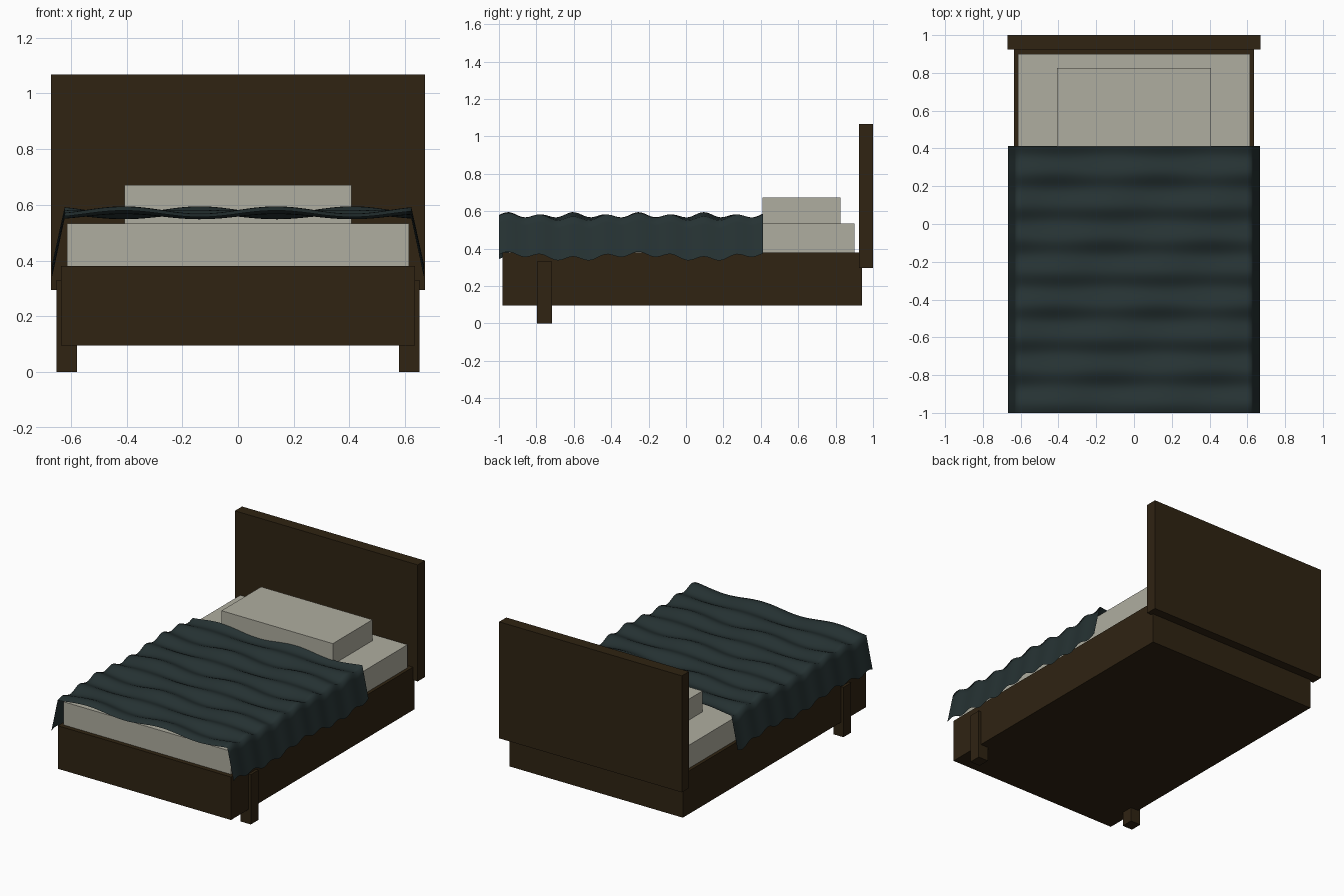
import bpy, bmesh, math

if "Cube" in bpy.data.objects:
    bpy.data.objects.remove(bpy.data.objects["Cube"])


def material(name, rgb):
    m = bpy.data.materials.new(name)
    m.diffuse_color = (*rgb, 1)
    m.use_nodes = True
    m.node_tree.nodes["Principled BSDF"].inputs["Base Color"].default_value = m.diffuse_color
    return m


wood = material("dark brown wood", (0.029, 0.017, 0.006))
linen = material("pale linen", (0.43, 0.42, 0.35))
teal = material("dark teal cloth", (0.019, 0.032, 0.033))


def finish(name, bm, mat):
    me = bpy.data.meshes.new(name)
    bm.to_mesh(me)
    bm.free()
    me.materials.append(mat)
    ob = bpy.data.objects.new(name, me)
    bpy.context.collection.objects.link(ob)
    return ob


def box(name, lo, hi, mat):
    bm = bmesh.new()
    bmesh.ops.create_cube(bm, size=1)
    for v in bm.verts:
        v.co = [(a + b) / 2 + c * (b - a) for a, b, c in zip(lo, hi, v.co)]
    return finish(name, bm, mat)


# Wooden frame, headboard and the two front legs
box("bed_frame", (-0.635, -0.98, 0.095), (0.635, 0.94, 0.38), wood)
box("headboard", (-0.67, 0.925, 0.295), (0.67, 1.0, 1.067), wood)
for side, x in (("left", -0.615), ("right", 0.615)):
    box(f"front_leg_{side}", (x - 0.037, -0.797, 0), (x + 0.037, -0.717, 0.33), wood)

# Bedding
box("mattress", (-0.613, -0.95, 0.36), (0.613, 0.90, 0.533), linen)
box("pillow", (-0.408, 0.41, 0.53), (0.408, 0.825, 0.672), linen)


# Rippled blanket: flat across the mattress, sloping down at both sides
def ripple(x, y):
    return (0.012 * math.cos(36 * (y - 0.095))
            + 0.013 * math.sin(11.5 * x) * math.cos(9 * (y + 0.95)))


n_top, n_side, n_y = 44, 5, 80
profile = [(-0.668 + 0.046 * i / n_side, 0.358 + 0.212 * i / n_side) for i in range(n_side)]
profile += [(-0.622 + 1.244 * i / n_top, 0.57) for i in range(n_top + 1)]
profile += [(-x, z) for x, z in reversed(profile[:n_side])]

bm = bmesh.new()
rows = []
for j in range(n_y + 1):
    y = -1.0 + 1.413 * j / n_y
    rows.append([bm.verts.new((x, y, z + ripple(x, y))) for x, z in profile])
for a, b in zip(rows, rows[1:]):
    for i in range(len(profile) - 1):
        f = bm.faces.new((a[i], a[i + 1], b[i + 1], b[i]))
        f.smooth = True
finish("blanket", bm, teal)
